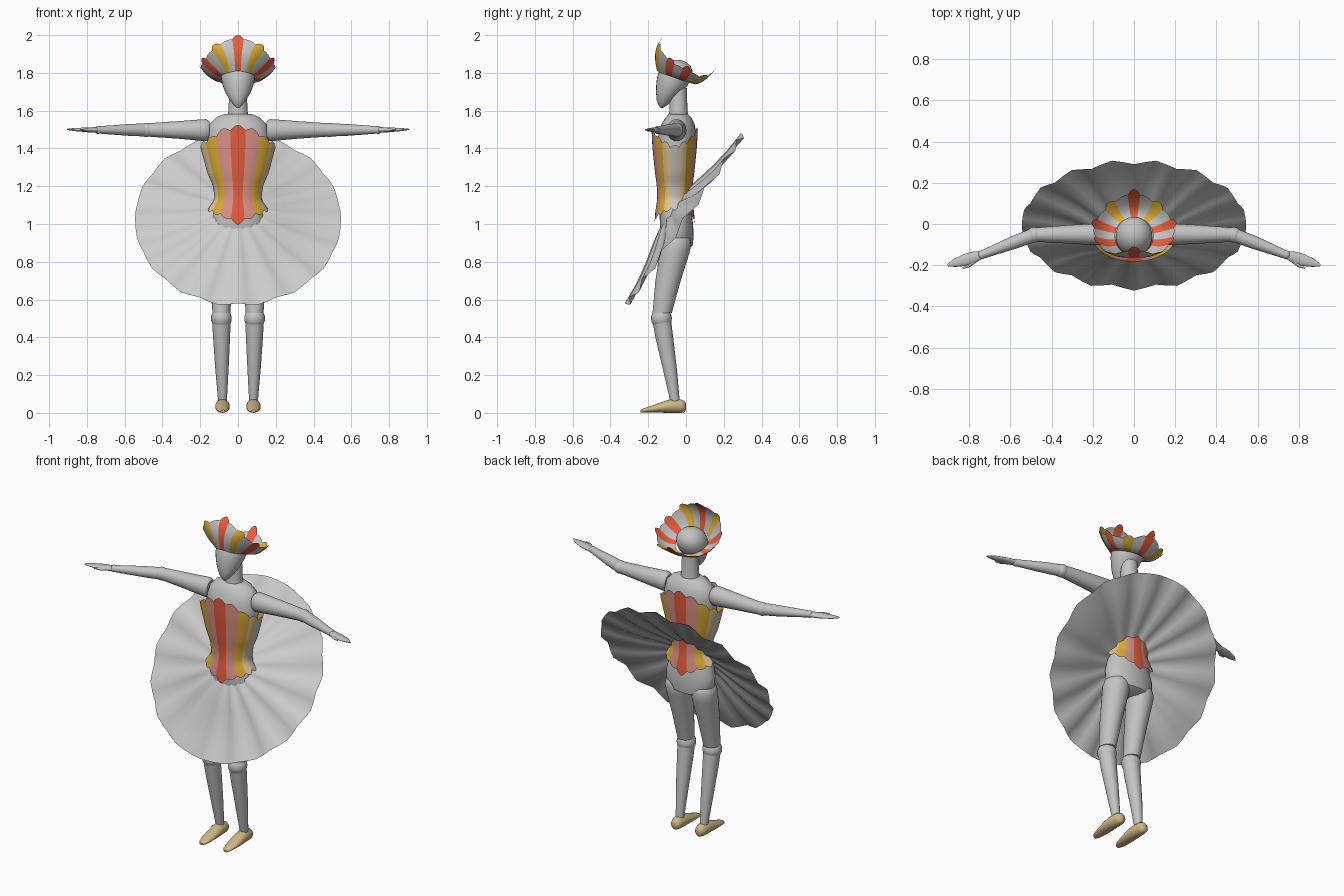
import bpy, bmesh, math
from mathutils import Vector

X, Y, Z = Vector((1, 0, 0)), Vector((0, 1, 0)), Vector((0, 0, 1))


def material(name, r, g, b):
    m = bpy.data.materials.new(name)
    m.diffuse_color = (r, g, b, 1)
    return m


GREY = material("body grey", 0.55, 0.55, 0.55)
WHITE = material("skirt pale grey", 0.60, 0.60, 0.60)
RED = material("orange red", 0.80, 0.11, 0.05)
YELLOW = material("golden yellow", 0.72, 0.42, 0.035)
PINK = material("soft pink", 0.72, 0.30, 0.25)
CREAM = material("cream", 0.78, 0.58, 0.30)
TAN = material("shoe tan", 0.62, 0.48, 0.24)


def finish(name, bm, mats, mirror=False):
    me = bpy.data.meshes.new(name)
    bm.to_mesh(me)
    bm.free()
    for m in mats:
        me.materials.append(m)
    for p in me.polygons:
        p.use_smooth = True
    me.set_sharp_from_angle(angle=math.radians(50))
    ob = bpy.data.objects.new(name, me)
    bpy.context.collection.objects.link(ob)
    if mirror:
        ob.modifiers.new("Mirror", 'MIRROR')
    return ob


def loft(name, rings, u=X, v=Y, mat=GREY, mirror=False, n=28):
    """Closed skin over elliptical rings (x, y, z, half width u, half width v)."""
    bm = bmesh.new()
    loops = []
    for x, y, z, a, b in rings:
        c = Vector((x, y, z))
        loops.append([bm.verts.new(c + u * a * math.cos(i * math.tau / n)
                                   + v * b * math.sin(i * math.tau / n)) for i in range(n)])
    for p, q in zip(loops, loops[1:]):
        for i in range(n):
            j = (i + 1) % n
            bm.faces.new((p[i], p[j], q[j], q[i]))
    bm.faces.new(loops[0])
    bm.faces.new(loops[-1])
    bmesh.ops.recalc_face_normals(bm, faces=bm.faces)
    return finish(name, bm, [mat], mirror)


def ball(name, centre, r):
    bm = bmesh.new()
    bmesh.ops.create_uvsphere(bm, u_segments=24, v_segments=14, radius=r)
    bmesh.ops.translate(bm, vec=centre, verts=bm.verts)
    return finish(name, bm, [GREY], True)


def panels(name, count, cols, rows, point, mats, pick):
    """Ring of sheet panels; point(panel, s in -1..1, v in 0..1) gives the surface."""
    bm = bmesh.new()
    for k in range(count):
        g = [[bm.verts.new(point(k, 2 * j / cols - 1, i / rows)) for j in range(cols + 1)]
             for i in range(rows + 1)]
        for i in range(rows):
            for j in range(cols):
                f = bm.faces.new((g[i][j], g[i][j + 1], g[i + 1][j + 1], g[i + 1][j]))
                f.material_index = pick(k)
    bmesh.ops.remove_doubles(bm, verts=bm.verts, dist=0.0001)
    return finish(name, bm, mats)


def lerp_table(table, x):
    """Linear lookup in (x, values...) rows sorted by x."""
    x = min(max(x, table[0][0]), table[-1][0])
    for p, q in zip(table, table[1:]):
        if x <= q[0]:
            f = (x - p[0]) / (q[0] - p[0])
            return [a + (b - a) * f for a, b in zip(p[1:], q[1:])]


# Torso, neck and head
loft("torso", [(0, -0.04, 0.865, 0.07, 0.04), (0, -0.04, 0.885, 0.125, 0.075),
               (0, -0.045, 0.93, 0.155, 0.085), (0, -0.05, 0.99, 0.155, 0.088),
               (0, -0.055, 1.06, 0.135, 0.085), (0, -0.06, 1.13, 0.108, 0.078),
               (0, -0.06, 1.2, 0.115, 0.08), (0, -0.06, 1.3, 0.145, 0.09),
               (0, -0.05, 1.42, 0.165, 0.102), (0, -0.045, 1.48, 0.163, 0.1),
               (0, -0.042, 1.53, 0.15, 0.087), (0, -0.04, 1.565, 0.115, 0.067),
               (0, -0.04, 1.583, 0.07, 0.05)])
loft("neck", [(0, -0.04, 1.56, 0.058, 0.054), (0, -0.04, 1.6, 0.05, 0.048),
              (0, -0.042, 1.72, 0.047, 0.046)])
loft("head", [(0, -0.128, 1.615, 0.008, 0.008), (0, -0.122, 1.63, 0.024, 0.024),
              (0, -0.112, 1.655, 0.043, 0.043), (0, -0.094, 1.69, 0.064, 0.064),
              (0, -0.076, 1.73, 0.08, 0.082), (0, -0.063, 1.77, 0.089, 0.091),
              (0, -0.055, 1.805, 0.088, 0.09), (0, -0.05, 1.835, 0.074, 0.076),
              (0, -0.05, 1.857, 0.05, 0.052), (0, -0.05, 1.869, 0.02, 0.02)])

# Arms: upper arm, elbow, forearm, hand, thumb
loft("upper_arm", [(0.15, -0.05, 1.497, 0.04, 0.045), (0.168, -0.05, 1.497, 0.052, 0.058),
                   (0.19, -0.05, 1.497, 0.052, 0.057), (0.32, -0.05, 1.498, 0.045, 0.046),
                   (0.48, -0.052, 1.498, 0.034, 0.035)], Y, Z, mirror=True)
ball("elbow", (0.485, -0.053, 1.498), 0.038)
side = Vector((0.36, 0.933, 0))
loft("forearm", [(0.485, -0.053, 1.498, 0.034, 0.035), (0.58, -0.088, 1.498, 0.032, 0.031),
                 (0.74, -0.15, 1.498, 0.02, 0.019)], side, Z, mirror=True)
ball("wrist", (0.74, -0.15, 1.498), 0.021)
palm = Vector((0.3, 0.954, 0))
loft("hand", [(0.735, -0.147, 1.498, 0.017, 0.015), (0.78, -0.163, 1.498, 0.029, 0.014),
              (0.82, -0.175, 1.499, 0.029, 0.011), (0.87, -0.189, 1.5, 0.02, 0.008),
              (0.905, -0.201, 1.501, 0.006, 0.003)], palm, Z, mirror=True, n=16)
loft("thumb", [(0.765, -0.172, 1.498, 0.012, 0.009), (0.8, -0.2, 1.498, 0.01, 0.008),
               (0.832, -0.214, 1.499, 0.004, 0.003)], palm, Z, mirror=True, n=12)

# Legs: thigh, knee, shin, shoe
loft("thigh", [(0.085, -0.05, 0.945, 0.045, 0.05), (0.085, -0.05, 0.925, 0.068, 0.07),
               (0.086, -0.052, 0.89, 0.077, 0.08), (0.087, -0.062, 0.84, 0.072, 0.078),
               (0.088, -0.095, 0.7, 0.06, 0.067), (0.088, -0.126, 0.53, 0.047, 0.051)], mirror=True)
ball("knee", (0.088, -0.13, 0.5), 0.055)
loft("shin", [(0.088, -0.13, 0.5, 0.05, 0.05), (0.087, -0.115, 0.4, 0.045, 0.047),
              (0.085, -0.085, 0.23, 0.035, 0.037), (0.082, -0.058, 0.06, 0.023, 0.025)], mirror=True)
loft("shoe", [(0.082, -0.24, 0.009, 0.012, 0.007), (0.082, -0.225, 0.013, 0.024, 0.011),
              (0.082, -0.18, 0.02, 0.034, 0.018), (0.082, -0.13, 0.029, 0.038, 0.028),
              (0.082, -0.085, 0.036, 0.038, 0.036), (0.082, -0.03, 0.036, 0.034, 0.036),
              (0.082, -0.01, 0.033, 0.027, 0.03), (0.082, 0.0, 0.032, 0.014, 0.018)],
     X, Z, TAN, True, 20)

# Tilted tutu skirt with pleats
UP = Vector((0, -0.826, 0.563))
BACK = Vector((0, 0.563, 0.826))
SKIRT = [(0.08, 0.088), (0.17, 0.072), (0.3, 0.036), (0.42, 0.012), (0.545, 0)]


def skirt_point(k, s, v):
    t = (k + s / 2) * math.tau / 16
    r = 0.545 - 0.465 * v
    lift = lerp_table(SKIRT, r)[0] + 0.014 * math.cos(math.pi * s) * (1 - v) ** 0.6
    return (Vector((0, -0.005, 1.022)) + X * r * math.sin(t)
            - BACK * r * math.cos(t) + UP * lift)


panels("skirt", 16, 4, 8, skirt_point, [WHITE], lambda k: 0)

# Corset of sixteen scalloped strips, colours mirrored left-right and front-back
BODICE = [(0.995, 0.185, 0.108), (1.07, 0.165, 0.102), (1.13, 0.124, 0.092),
          (1.2, 0.132, 0.094), (1.27, 0.162, 0.104), (1.41, 0.2, 0.118), (1.53, 0.215, 0.124)]
ENDS = [(0, 0.995, 1.525), (1, 1.03, 1.505), (2, 1.05, 1.46), (3, 1.065, 1.435), (4, 1.075, 1.415)]


def fold(k):
    """Steps away from the nearest front or back centre line."""
    k = k % 8
    return min(k, 8 - k)


def corset_point(k, s, v):
    t = k + s / 2
    lo, hi = lerp_table(ENDS, fold(t))
    lo, hi = lo + 0.016 * s * s, hi - 0.02 * s * s
    z = lo + (hi - lo) * v
    a, b = lerp_table(BODICE, z)
    th = t * math.tau / 16
    return Vector((a * math.sin(th), -0.06 - b * math.cos(th), z))


panels("corset", 16, 6, 16, corset_point, [RED, PINK, YELLOW, CREAM, GREY], fold)

# Fan headdress: base, middle and tip points every 36 degrees from front to back
BASE = [(0, -0.152, 1.81), (0.055, -0.135, 1.8), (0.088, -0.09, 1.785),
        (0.088, -0.03, 1.765), (0.055, 0.015, 1.75), (0, 0.032, 1.745)]
MID = [(0, -0.16, 1.92), (0.085, -0.155, 1.885), (0.14, -0.09, 1.82),
       (0.145, -0.015, 1.775), (0.09, 0.05, 1.75), (0, 0.09, 1.755)]
TIP = [(0, -0.11, 2.0), (0.13, -0.135, 1.95), (0.193, -0.075, 1.875),
       (0.205, 0.01, 1.835), (0.125, 0.105, 1.79), (0, 0.17, 1.837)]


def ring_at(pts, t):
    """Smooth closed curve through the half ring and its mirror image."""
    def p(i):
        i %= 10
        x, y, z = pts[min(i, 10 - i)]
        return Vector((x if i <= 5 else -x, y, z))
    i = math.floor(t)
    f = t - i
    a, b, c, d = p(i - 1), p(i), p(i + 1), p(i + 2)
    return 0.5 * (2 * b + (c - a) * f + (2 * a - 5 * b + 4 * c - d) * f ** 2
                  + (3 * b - a - 3 * c + d) * f ** 3)


def hat_point(k, s, v):
    t = (k + s / 2) / 2
    v *= 1 - 0.13 * s * s - (0.1 * (1 - s * s) if k % 2 else 0)
    b, m, e = ring_at(BASE, t), ring_at(MID, t), ring_at(TIP, t)
    return b * (1 - v) * (1 - 2 * v) + m * 4 * v * (1 - v) + e * v * (2 * v - 1)


def hat_colour(k):
    return 0 if k % 2 else (2 if k // 2 in (1, 4, 6, 9) else 1)


panels("headdress", 20, 6, 8, hat_point, [GREY, RED, YELLOW], hat_colour)
